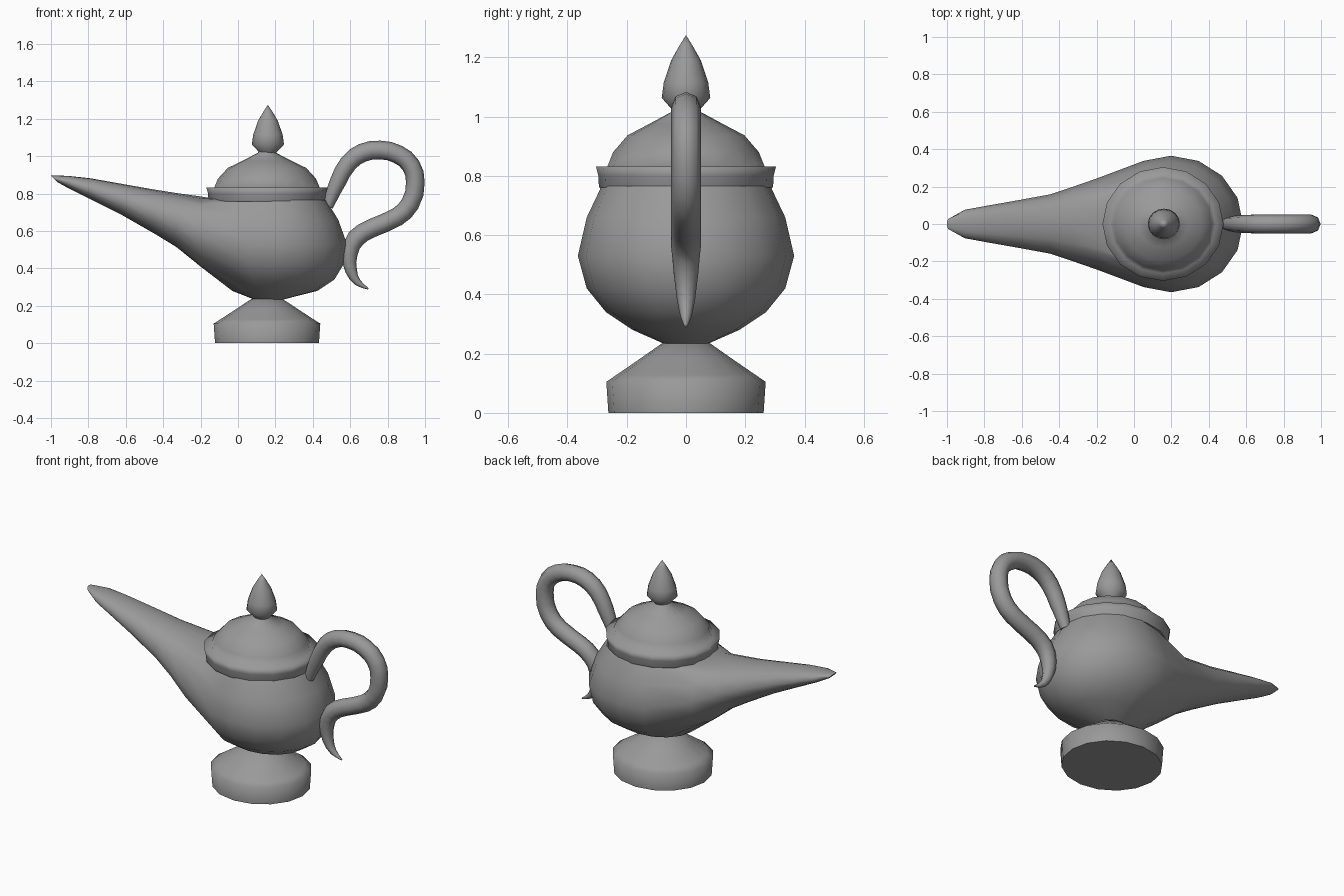
import bpy, bmesh
from math import sin, cos, atan2, pi, radians

if "Cube" in bpy.data.objects:
    bpy.data.objects.remove(bpy.data.objects["Cube"])

SEG = 16
grey = bpy.data.materials.new("dark_grey")
grey.diffuse_color = (.32, .32, .32, 1)
grey.use_nodes = True
grey.node_tree.nodes["Principled BSDF"].inputs["Base Color"].default_value = grey.diffuse_color


def smooth(ob, angle):
    bpy.ops.object.select_all(action='DESELECT')
    ob.select_set(True)
    bpy.context.view_layer.objects.active = ob
    if ob.type == 'CURVE':
        bpy.ops.object.convert(target='MESH')
    bpy.ops.object.shade_smooth_by_angle(angle=radians(angle), keep_sharp_edges=True)


def finish(bm, name, angle):
    bmesh.ops.recalc_face_normals(bm, faces=bm.faces)
    mesh = bpy.data.meshes.new(name)
    bm.to_mesh(mesh)
    bm.free()
    mesh.materials.append(grey)
    ob = bpy.data.objects.new(name, mesh)
    bpy.context.collection.objects.link(ob)
    smooth(ob, angle)


def ring(bm, z, cx, rx, ry):
    return [bm.verts.new((cx + rx * cos(2 * pi * i / SEG), ry * sin(2 * pi * i / SEG), z))
            for i in range(SEG)]


def bridge(bm, a, b):
    n = len(a)
    for i in range(n):
        j = (i + 1) % n
        bm.faces.new((a[i], a[j], b[j], b[i]))


def lathe(name, profile, cx, stretch, tip=None, angle=80):
    """Turned part from (radius, z) pairs, with a sharp lower edge."""
    bm = bmesh.new()
    rings = [ring(bm, z, cx, r * stretch, r) for r, z in profile]
    for a, b in zip(rings, rings[1:]):
        bridge(bm, a, b)
    base = bm.faces.new(rings[0])
    for e in base.edges:
        e.smooth = False
    if tip is None:
        bm.faces.new(rings[-1])
    else:
        v = bm.verts.new((cx, 0, tip))
        for i in range(SEG):
            bm.faces.new((rings[-1][i], rings[-1][(i + 1) % SEG], v))
    finish(bm, name, angle)


# Foot
lathe("foot", [(.262, 0), (.269, .105), (.235, .128), (.155, .183), (.078, .237)], .155, 1.06)

# Bowl: stacked rings, open on the left where the spout grows out
bm = bmesh.new()
levels = [(.235, .165, .082, .078), (.28, .197, .228, .18), (.34, .20, .315, .27),
          (.42, .20, .363, .335), (.53, .198, .385, .365), (.66, .195, .341, .335),
          (.765, .185, .287, .285)]
rings = [ring(bm, *lv) for lv in levels]
first, last = 5, 11
for k in range(len(rings) - 1):
    for i in range(SEG):
        if k >= 1 and first <= i < last:
            continue
        j = (i + 1) % SEG
        bm.faces.new((rings[k][i], rings[k][j], rings[k + 1][j], rings[k + 1][i]))

# Spout: the hole outline is carried through oval sections to the tip
top = len(rings) - 1
loop = [rings[1][i] for i in range(first, last + 1)]
loop += [rings[k][last] for k in range(2, top)]
loop += [rings[top][i] for i in range(last, first - 1, -1)]
loop += [rings[k][first] for k in range(top - 1, 1, -1)]
angles = [atan2((v.co.z - .53) / .25, v.co.y / .34) for v in loop]
# x at top, x at bottom, half width, top z, bottom z
sections = [(-.20, -.20, .243, .785, .41), (-.33, -.33, .198, .803, .515),
            (-.45, -.45, .158, .822, .588), (-.62, -.62, .127, .852, .685),
            (-.79, -.78, .098, .882, .765), (-.91, -.90, .076, .895, .825),
            (-1.0, -.967, .032, .897, .862)]
for xt, xb, hw, zt, zb in sections:
    nxt = []
    for a in angles:
        t = (sin(a) + 1) / 2
        nxt.append(bm.verts.new((xb + (xt - xb) * t, hw * cos(a), zb + (zt - zb) * t)))
    bridge(bm, loop, nxt)
    loop = nxt
bm.faces.new(loop)
finish(bm, "bowl_and_spout", 60)

# Lid: overhanging rim rolling into the dome
lathe("lid", [(.29, .757), (.294, .765), (.296, .8), (.304, .832), (.265, .832), (.246, .88),
              (.197, .937), (.125, .975), (.045, 1.018), (.042, 1.03)], .155, 1.065, angle=120)

# Finial
lathe("finial", [(.042, 1.018), (.082, 1.063), (.075, 1.115), (.05, 1.19), (.022, 1.24)], .16, 1.05,
      tip=1.275, angle=120)

# Handle: tapered tube along an S-shaped path (x, z, radius)
path = [(.48, .73, .028), (.50, .785, .036), (.535, .865, .044), (.59, .962, .048), (.665, 1.018, .05),
        (.76, 1.033, .05), (.855, 1.01, .05), (.925, .95, .05), (.948, .86, .05), (.92, .745, .05),
        (.85, .675, .05), (.715, .615, .05), (.63, .56, .05), (.597, .475, .042), (.606, .385, .031),
        (.64, .325, .019), (.697, .291, .004)]
cu = bpy.data.curves.new("handle", 'CURVE')
cu.dimensions = '3D'
cu.bevel_depth = 1
cu.bevel_resolution = 2
cu.use_fill_caps = True
sp = cu.splines.new('BEZIER')
sp.resolution_u = 2
sp.bezier_points.add(len(path) - 1)
for p, (x, z, r) in zip(sp.bezier_points, path):
    p.co = (x, 0, z)
    p.radius = r
    p.handle_left_type = p.handle_right_type = 'AUTO'
cu.materials.append(grey)
handle = bpy.data.objects.new("handle", cu)
bpy.context.collection.objects.link(handle)
smooth(handle, 60)
